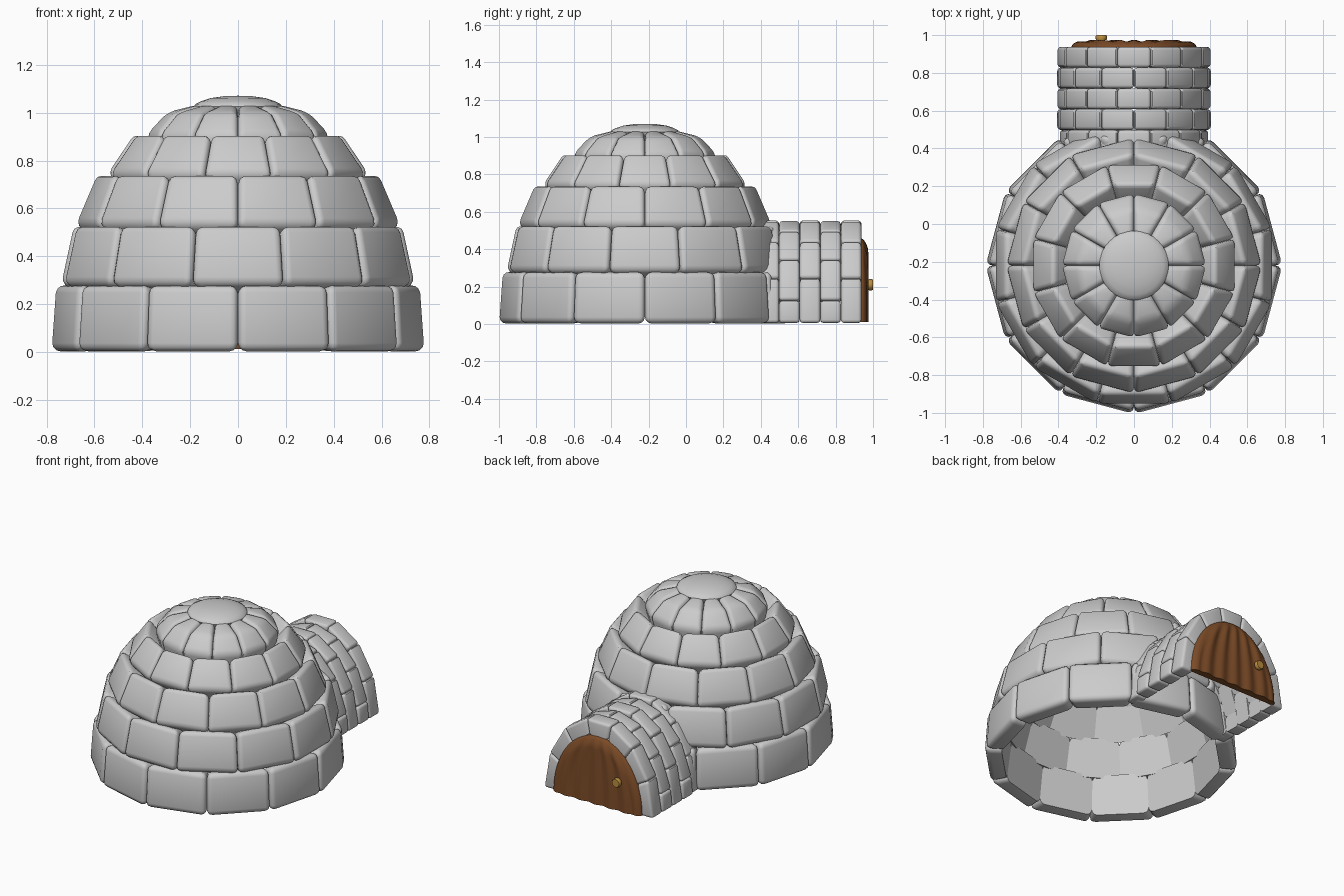
import bpy, bmesh
from math import sin, cos, pi, radians, sqrt

if "Cube" in bpy.data.objects:
    bpy.data.objects.remove(bpy.data.objects["Cube"])

CY = -0.22          # dome centre in y


def finish(bm, name, color=None, angle=35):
    bmesh.ops.recalc_face_normals(bm, faces=bm.faces)
    me = bpy.data.meshes.new(name)
    bm.to_mesh(me)
    bm.free()
    ob = bpy.data.objects.new(name, me)
    bpy.context.collection.objects.link(ob)
    if color:
        mat = bpy.data.materials.new(name + "_colour")
        mat.diffuse_color = (*color, 1)
        mat.use_nodes = True
        mat.node_tree.nodes["Principled BSDF"].inputs["Base Color"].default_value = mat.diffuse_color
        me.materials.append(mat)
    bpy.ops.object.select_all(action='DESELECT')
    ob.select_set(True)
    bpy.context.view_layer.objects.active = ob
    bpy.ops.object.shade_smooth_by_angle(angle=radians(angle))
    return ob


def block(bm, sec_a, sec_b):
    """Solid between two matching sections; first and last points lie inside.
    Returns the edges to round: all but those of the inner face."""
    a = [bm.verts.new(p) for p in sec_a]
    b = [bm.verts.new(p) for p in sec_b]
    n = len(a)
    faces = [bm.faces.new(a), bm.faces.new(b[::-1])]
    for i in range(n):
        j = (i + 1) % n
        faces.append(bm.faces.new((a[j], a[i], b[i], b[j])))
    inner = {a[0], a[-1], b[0], b[-1]}
    edges = {e for f in faces for e in f.edges}
    return [e for e in edges if not (e.verts[0] in inner and e.verts[1] in inner)]


def course(name, spans, section, bevel):
    """A row of touching blocks; each span is a pair of angles."""
    bm = bmesh.new()
    edges = []
    for a0, a1 in spans:
        edges += block(bm, section(a0), section(a1))
    bmesh.ops.bevel(bm, geom=edges, offset=bevel, segments=3, profile=0.5,
                    affect='EDGES', clamp_overlap=True)
    return finish(bm, name)


# Dome courses: 12 staggered blocks each, as (radius, height) outer profiles
inner = [(.68, .005), (.655, .245), (.595, .465), (.49, .655), (.36, .80), (.15, .90)]
outer = [
    [(.788, .001), (.768, .284)],
    [(.765, .280), (.708, .535)],
    [(.686, .530), (.592, .750)],
    [(.563, .745), (.443, .918)],
    [(.388, .910), (.302, 1.002), (.165, 1.036)],
]
bevels = [.036, .035, .033, .031, .030]
for k, prof in enumerate(outer):
    # inner faces overlap the course above slightly, so no light gets through
    ri, zi = inner[k + 1]
    pts = [inner[k]] + prof + [(ri - .008, zi + .02)]
    step = pi / 6
    start = step / 2 if k % 2 else 0
    spans = [(start + i * step, start + (i + 1) * step) for i in range(12)]
    course(f"dome_course_{k + 1}", spans,
           lambda a, pts=pts: [(r * sin(a), CY + r * cos(a), z) for r, z in pts],
           bevels[k])

# Round cap block
bm = bmesh.new()
cap = [(0, 1.071), (.06, 1.069), (.115, 1.061), (.155, 1.048), (.178, 1.036),
       (.184, 1.026), (.175, 1.01), (.16, .90), (0, .89)]
vs = [bm.verts.new((r, CY, z)) for r, z in cap]
es = [bm.edges.new(p) for p in zip(vs, vs[1:])]
bmesh.ops.spin(bm, geom=vs + es, cent=(0, CY, 0), axis=(0, 0, 1),
               angle=2 * pi, steps=32)
bmesh.ops.remove_doubles(bm, verts=bm.verts, dist=1e-4)
finish(bm, "dome_cap", angle=45)

# Entrance tunnel: five arched rings of staggered blocks
rings = [(.385, .498), (.498, .608), (.608, .718), (.718, .828), (.828, .938)]
for k, (y0, y1) in enumerate(rings):
    s = .97 if k == 0 else 1
    step = pi / 7
    if k % 2 == 0:
        joints = [-pi / 2 + i * step for i in range(8)]
    else:
        joints = [-pi / 2] + [i * step for i in range(-3, 4)] + [pi / 2]
    h = .562 if k % 2 == 0 else .550

    def section(a, y0=y0, y1=y1, s=s, h=h):
        ring = [(.32, .46, y0), (.408 * s, h, y0), (.408 * s, h, y1), (.32, .46, y1)]
        return [(w * sin(a), y, .006 + t * cos(a)) for w, t, y in ring]
    course(f"tunnel_ring_{k + 1}", list(zip(joints, joints[1:])), section, .018)

# Hide door with folds that gather towards the top
bm = bmesh.new()
W, H, NX, NZ = .33, .445, 64, 16


def door_point(i, j, front):
    v = sin(j / NZ * pi / 2)
    x = -cos(i / NX * pi) * W * sqrt(max(0, 1 - v * v) + 1e-4)
    z = .012 + H * v
    if not front:
        return (x, .925, z)
    edge = max(0, 1 - (x / W) ** 2 - v * v)
    fold = x / (W * (1 - .5 * v * v))
    y = .938 + .031 * min(1, edge / .22) ** .5
    return (x, y + .006 * cos(fold * 6 * pi) * min(1, edge * 3), z)


grid = {f: [[bm.verts.new(door_point(i, j, f)) for i in range(NX + 1)]
            for j in range(NZ + 1)] for f in (True, False)}
for g in grid.values():
    for j in range(NZ):
        for i in range(NX):
            bm.faces.new((g[j][i], g[j][i + 1], g[j + 1][i + 1], g[j + 1][i]))
F, B = grid[True], grid[False]
rim = ([(0, i) for i in range(NX)] + [(j, NX) for j in range(NZ)]
       + [(NZ, i) for i in range(NX, 0, -1)] + [(j, 0) for j in range(NZ, 0, -1)])
for (j, i), (m, n) in zip(rim, rim[1:] + rim[:1]):
    bm.faces.new((F[j][i], B[j][i], B[m][n], F[m][n]))
finish(bm, "door", (.20, .07, .02), 50)

# Door knob: lathed around the y axis
bm = bmesh.new()
knob = [(0, .94), (.016, .94), (.016, .972), (.028, .974), (.030, .980),
        (.030, .994), (.026, 1.0), (0, 1.0)]
KX, KZ = -.173, .21
vs = [bm.verts.new((KX + r, y, KZ)) for r, y in knob]
es = [bm.edges.new(p) for p in zip(vs, vs[1:])]
bmesh.ops.spin(bm, geom=vs + es, cent=(KX, 0, KZ), axis=(0, 1, 0),
               angle=2 * pi, steps=20)
bmesh.ops.remove_doubles(bm, verts=bm.verts, dist=1e-4)
finish(bm, "door_knob", (.50, .27, .05))
